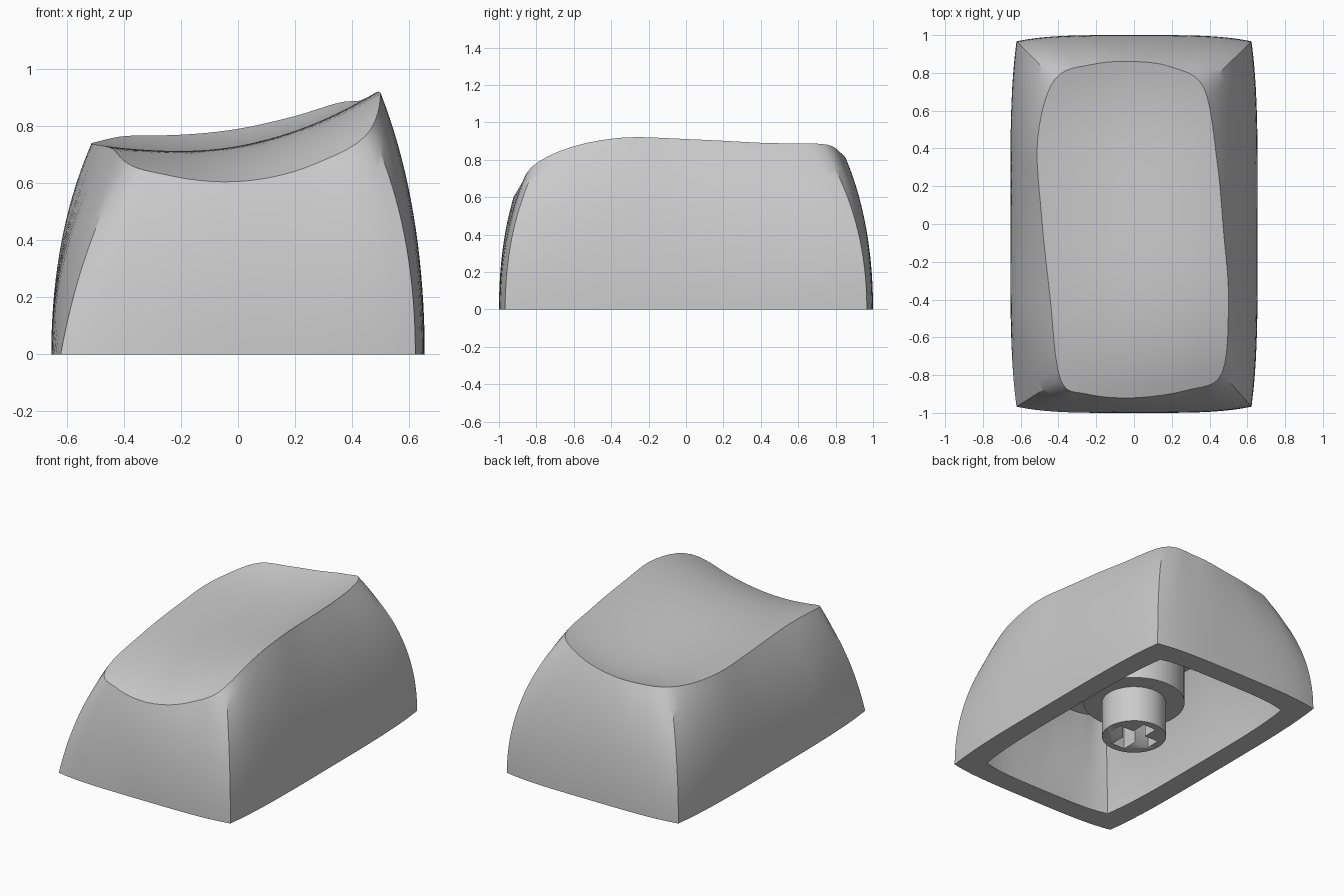
import bpy, bmesh, math
from mathutils import Vector

if "Cube" in bpy.data.objects:
    bpy.data.objects.remove(bpy.data.objects["Cube"])

STEPS = 24       # samples along each of the four sides
WALL = 0.14      # shell thickness

plastic = bpy.data.materials.new("grey plastic")
plastic.use_nodes = True
colour = (0.6, 0.6, 0.6, 1)
plastic.diffuse_color = colour
plastic.node_tree.nodes["Principled BSDF"].inputs["Base Color"].default_value = colour


def finish(name, bm, angle=30):
    """Turn a bmesh into a shaded object with the plastic material."""
    bmesh.ops.recalc_face_normals(bm, faces=bm.faces)
    mesh = bpy.data.meshes.new(name)
    bm.to_mesh(mesh)
    bm.free()
    mesh.materials.append(plastic)
    obj = bpy.data.objects.new(name, mesh)
    bpy.context.collection.objects.link(obj)
    bpy.ops.object.select_all(action="DESELECT")
    obj.select_set(True)
    bpy.context.view_layer.objects.active = obj
    bpy.ops.object.shade_smooth_by_angle(angle=math.radians(angle))
    return obj


def dish(x, y):
    """Height of the tilted, scooped top."""
    z = 0.713 + (0.44 if x > -0.2 else 0.25) * (x + 0.2) ** 2
    if y > 0:
        return z + 0.11 * y ** 4
    return z + 0.16 * y ** 3 * (1 + 1.1 * x)


# Top rim, four points per side, anticlockwise from the front right corner
RIM = [Vector(p) for p in (
    (-.39, -.82), (-.25, -.9), (0, -.92), (.28, -.88),
    (.465, -.79), (.5, -.4), (.475, -.05), (.44, .33),
    (.37, .72), (.2, .83), (0, .86), (-.22, .845),
    (-.42, .765), (-.51, .45), (-.49, .05), (-.445, -.38))]


def rim_curve():
    """Smooth closed curve through the rim points."""
    out, n, sub = [], len(RIM), STEPS // 4
    for i in range(n):
        a, b, c, d = (RIM[(i + k) % n] for k in (-1, 0, 1, 2))
        for j in range(sub):
            t = j / sub
            out.append(b + (c - a) * t / 2
                       + (a - 2.5 * b + 2 * c - d / 2) * t ** 2
                       + (1.5 * (b - c) + (d - a) / 2) * t ** 3)
    return out


def base_curve(inset):
    """Rectangle with gently bulging sides."""
    hx, hy = 0.622 - inset, 0.967 - inset
    corners = [Vector(p) for p in ((-hx, -hy), (hx, -hy), (hx, hy), (-hx, hy))]
    out = []
    for k in range(4):
        a, b = corners[k], corners[(k + 1) % 4]
        along = (b - a).normalized()
        outward = Vector((along.y, -along.x))
        for j in range(STEPS):
            s = j / STEPS
            out.append(a.lerp(b, s) + outward * 0.033 * (1 - (2 * s - 1) ** 4))
    return out


def wall_rings(base, rim, drop, count=18):
    """Rings curving from the base up to the rim."""
    rings = []
    for i in range(count + 1):
        t = i / count
        ring = []
        for b, r in zip(base, rim):
            top = dish(r.x, r.y) - drop
            lean = 0.3 * max(0, 1 - (r - RIM[0]).length / 0.4)
            mid = b.lerp(r, lean)
            xy = b * (1 - t) ** 2 + mid * 2 * t * (1 - t) + r * t ** 2
            ring.append((xy.x, xy.y, 2 * t * (1 - t) * 0.57 * top + t * t * top))
        rings.append(ring)
    return rings


def top_rings(rim, drop, count=18):
    """Shrinking rings that fill the scooped top."""
    scaled = [[p * (1 - i / count) for p in rim] for i in range(1, count)]
    return [[(p.x, p.y, dish(p.x, p.y) - drop) for p in ring] for ring in scaled]


# Hollow cap: ceiling, inner wall, outer wall and scooped top in one loft
rim = rim_curve()
inner_rim = [p * 0.76 for p in rim]
inner = wall_rings(base_curve(WALL), inner_rim, WALL) + top_rings(inner_rim, WALL)
outer = wall_rings(base_curve(0), rim, 0) + top_rings(rim, 0)
bm = bmesh.new()
loops = [[bm.verts.new(p) for p in ring] for ring in inner[::-1] + outer]
for lo, hi in zip(loops, loops[1:]):
    for i in range(len(lo)):
        j = (i + 1) % len(lo)
        bm.faces.new((lo[i], lo[j], hi[j], hi[i]))
for ring, drop in ((loops[0], WALL), (loops[-1], 0)):
    centre = bm.verts.new((0, 0, dish(0, 0) - drop))
    for i in range(len(ring)):
        bm.faces.new((ring[i], ring[(i + 1) % len(ring)], centre))
finish("cap_shell", bm)


def cylinder(name, radius, low, high):
    bm = bmesh.new()
    bmesh.ops.create_cone(bm, cap_ends=True, segments=64, radius1=radius,
                          radius2=radius, depth=high - low)
    bmesh.ops.translate(bm, verts=bm.verts, vec=(0, 0, (low + high) / 2))
    return finish(name, bm)


# Mounting post under the cap, with a cross-shaped socket
cylinder("post_collar", 0.31, 0.24, 0.62)
stem = cylinder("post_stem", 0.196, 0, 0.3)
for size in ((0.3, 0.095, 0.44), (0.095, 0.3, 0.44)):
    bm = bmesh.new()
    bmesh.ops.create_cube(bm, size=1)
    bmesh.ops.scale(bm, verts=bm.verts, vec=size)
    cutter = finish("socket_cutter", bm)
    cutter.hide_render = True
    bpy.context.view_layer.objects.active = stem
    cut = stem.modifiers.new("socket", "BOOLEAN")
    cut.operation = "DIFFERENCE"
    cut.solver = "EXACT"
    cut.object = cutter
    bpy.ops.object.modifier_apply(modifier=cut.name)
    bpy.data.objects.remove(cutter)
